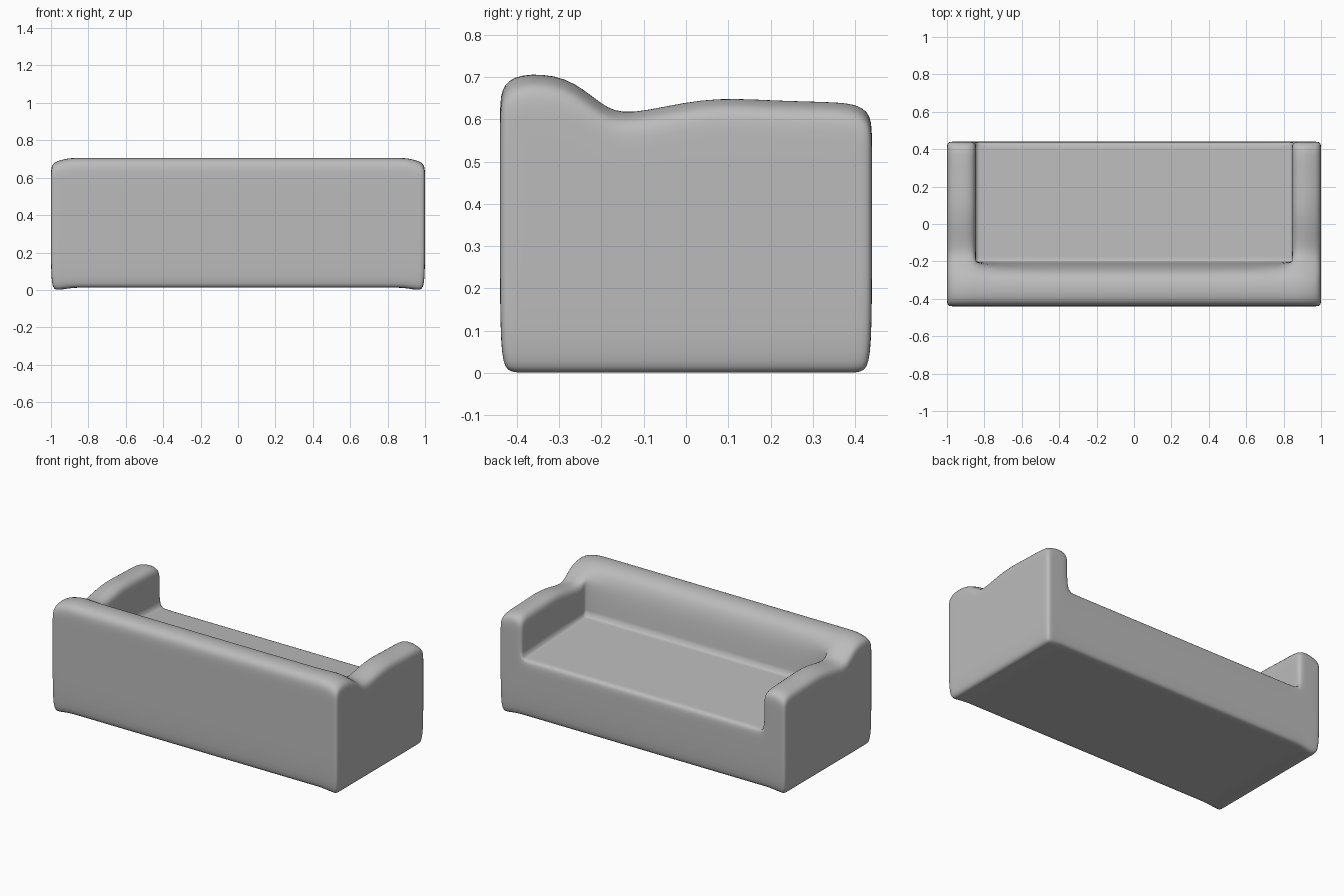
import bpy, bmesh, math

cube = bpy.data.objects.get("Cube")
if cube:
    bpy.data.objects.remove(cube, do_unlink=True)

# Upholstery material
fabric = bpy.data.materials.new("grey_fabric")
fabric.use_nodes = True
grey = (0.5, 0.5, 0.5, 1)
fabric.diffuse_color = grey
fabric.node_tree.nodes["Principled BSDF"].inputs["Base Color"].default_value = grey

# Control cage lines: across, front to back, and upward layers
half = [0.3, 0.78, 0.845, 0.9, 0.965, 1.0]
xs = [-x for x in reversed(half)] + half
ys = [-0.44, -0.4, -0.28, -0.2, -0.14, 0.04, 0.2, 0.34, 0.4, 0.44]
tops = [0.675, 0.71, 0.705, 0.635, 0.612, 0.66, 0.65, 0.647, 0.643, 0.62]
NX, NY, NZ = len(xs) - 1, len(ys) - 1, 5
SEAT = 3      # layer of the seat surface
ARM = 3       # cells across each arm
BACK = 3      # cells through the backrest


def filled(i, j, k):
    """Base everywhere, upper layers only in the arms and backrest."""
    if not (0 <= i < NX and 0 <= j < NY and 0 <= k < NZ):
        return False
    return k < SEAT or i < ARM or i >= NX - ARM or j < BACK


def place(i, j, k):
    """Position of a cage corner, with the wavy arm and backrest tops."""
    x, y = xs[i], ys[j]
    side = abs(x)
    drop = 0.035 if side > 0.98 else 0.015 if side > 0.94 else 0
    if abs(side - 0.845) < 0.01 and j > BACK:
        drop = 0.02
    top = tops[j] - drop
    seat = 0.375 + 0.03 * (0.44 - y) / 0.64
    floor = 0.0 if side > 0.9 else 0.012
    z = [floor, 0.045, 0.31, seat, top - 0.07, top][k]
    if k > SEAT and j == BACK and side < 0.8:
        y -= 0.02 * (k - SEAT)          # backrest leans away from the seat
    if k == 0:
        x, y = x * 0.985, y * 0.965     # tucked lower edge
    return x, y, z


# Sofa shell: skin of all filled cells
bm = bmesh.new()
verts = {}


def corner(i, j, k):
    if (i, j, k) not in verts:
        verts[i, j, k] = bm.verts.new(place(i, j, k))
    return verts[i, j, k]


for i in range(NX):
    for j in range(NY):
        for k in range(NZ):
            if not filled(i, j, k):
                continue
            for axis in range(3):
                for step in (0, 1):
                    near = [i, j, k]
                    near[axis] += 1 if step else -1
                    if filled(*near):
                        continue
                    u, v = (axis + 1) % 3, (axis + 2) % 3
                    loop = []
                    for a, b in ((0, 0), (1, 0), (1, 1), (0, 1)):
                        c = [i, j, k]
                        c[axis] += step
                        c[u] += a
                        c[v] += b
                        loop.append(corner(*c))
                    bm.faces.new(loop if step else loop[::-1])

# Crisp seams where the seat meets the arms and backrest
crease = bm.edges.layers.float.new("crease_edge")
bm.normal_update()
for e in bm.edges:
    if len(e.link_faces) == 2 and e.calc_face_angle_signed() < -math.radians(50):
        e[crease] = 0.8

mesh = bpy.data.meshes.new("sofa")
bm.to_mesh(mesh)
bm.free()
mesh.materials.append(fabric)
sofa = bpy.data.objects.new("sofa", mesh)
bpy.context.collection.objects.link(sofa)

# Soft padded rounding
soft = sofa.modifiers.new("soft_padding", 'SUBSURF')
soft.levels = soft.render_levels = 2

bpy.ops.object.select_all(action='DESELECT')
sofa.select_set(True)
bpy.context.view_layer.objects.active = sofa
bpy.ops.object.shade_smooth()
